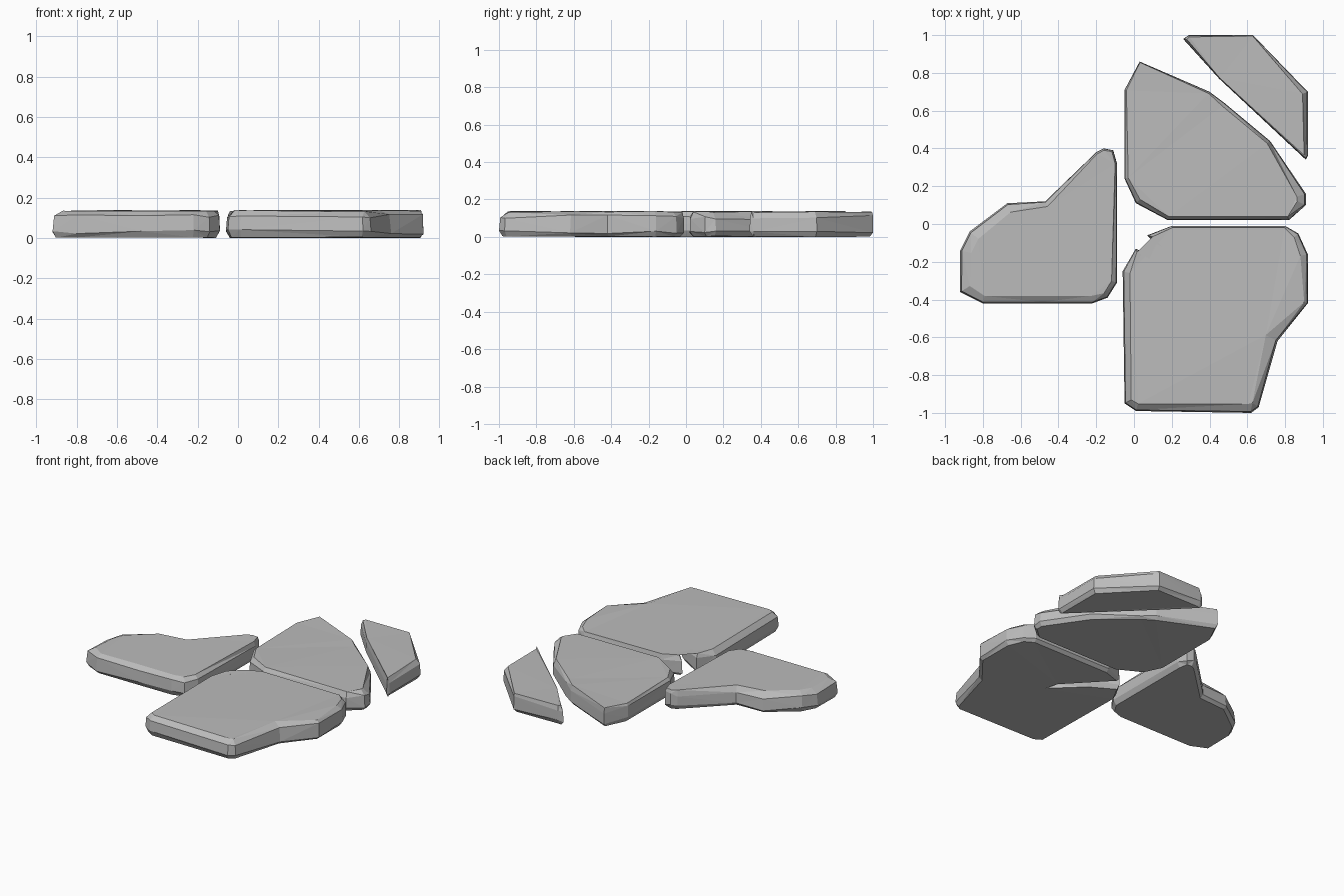
import bpy
import bmesh
import random
from mathutils import Vector

default = bpy.data.objects.get("Cube")
if default:
    bpy.data.objects.remove(default, do_unlink=True)

# One grey stone colour
stone = bpy.data.materials.new("stone grey")
stone.use_nodes = True
GREY = (0.5, 0.5, 0.5, 1.0)
stone.diffuse_color = GREY
shader = stone.node_tree.nodes["Principled BSDF"]
shader.inputs["Base Color"].default_value = GREY
shader.inputs["Roughness"].default_value = 0.9


def inset_ring(points, amounts):
    """Move every outline corner inward along its corner bisector."""
    ring = []
    for i, p in enumerate(points):
        before = (p - points[i - 1]).normalized()
        after = (points[(i + 1) % len(points)] - p).normalized()
        inward = Vector((-before.y - after.y, before.x + after.x)).normalized()
        ring.append(p + inward * amounts[i])
    return ring


def make_slab(name, outline, seed):
    """Chipped paving slab; outline holds x, y and top bevel in hundredths."""
    rng = random.Random(seed)
    points = [Vector((x, y)) / 100 for x, y, _ in outline]
    bevels = [b / 100 for _, _, b in outline]
    count = len(points)
    # Underside, lower rim, upper rim and top: inset amounts, height, roughness
    layers = [
        ([0.02] * count, 0.002, 0.002),
        ([0.0] * count, 0.03, 0.012),
        ([b * 0.15 for b in bevels], 0.105, 0.012),
        (bevels, 0.134, 0.004),
    ]
    bm = bmesh.new()
    rings = []
    for amounts, height, rough in layers:
        rings.append([
            bm.verts.new((p.x, p.y, height + rng.uniform(-rough, rough)))
            for p in inset_ring(points, amounts)
        ])
    for low, high in zip(rings, rings[1:]):
        for i in range(count):
            j = (i + 1) % count
            bm.faces.new((low[i], low[j], high[j], high[i]))
    bm.faces.new(rings[-1])
    bm.faces.new(rings[0][::-1])
    bmesh.ops.triangulate(bm, faces=bm.faces[:])
    bmesh.ops.recalc_face_normals(bm, faces=bm.faces[:])
    mesh = bpy.data.meshes.new(name)
    bm.to_mesh(mesh)
    bm.free()
    mesh.materials.append(stone)
    slab = bpy.data.objects.new(name, mesh)
    bpy.context.collection.objects.link(slab)


# Pointed slab on the right-hand side of the path
make_slab("right_slab", [
    (-92, -36, 6), (-80, -42, 4), (-48, -42, 4), (-22, -42, 4), (-14, -39, 3),
    (-9, -31, 3), (-9, 32, 1), (-11, 39, 1), (-16, 40, 1), (-20, 38, 1),
    (-47, 12, 3), (-67, 11, 5), (-87, -4, 6), (-92, -14, 6),
], 3)

# Broad slab in the back middle
make_slab("back_slab", [
    (18, 2, 2), (82, 2, 2), (91, 10, 5), (91, 16, 5), (72, 44, 2), (48, 64, 2),
    (40, 70, 1), (3, 86, 0.5), (-5, 71, 1), (-5, 24, 2), (1, 11, 3),
], 5)

# Small sliver at the back corner
make_slab("corner_slab", [
    (26, 98, 2), (45, 77, 0.5), (91, 34, 1), (92, 36, 2), (92, 70, 3),
    (63, 100, 0.5), (29, 100, 1),
], 8)

# Large cracked slab at the front
make_slab("cracked_front_slab", [
    (-5, -95, 4), (1, -99, 4), (62, -100, 5), (66, -97, 4), (76, -62, 7),
    (92, -42, 2), (92, -16, 4), (87, -5, 3), (80, -1, 1), (20, -1, 1),
    (7, -6, 3), (33, -35, 2), (36, -41, 0.5), (19, -23, 1), (1, -13, 2),
    (-6, -25, 4),
], 11)
